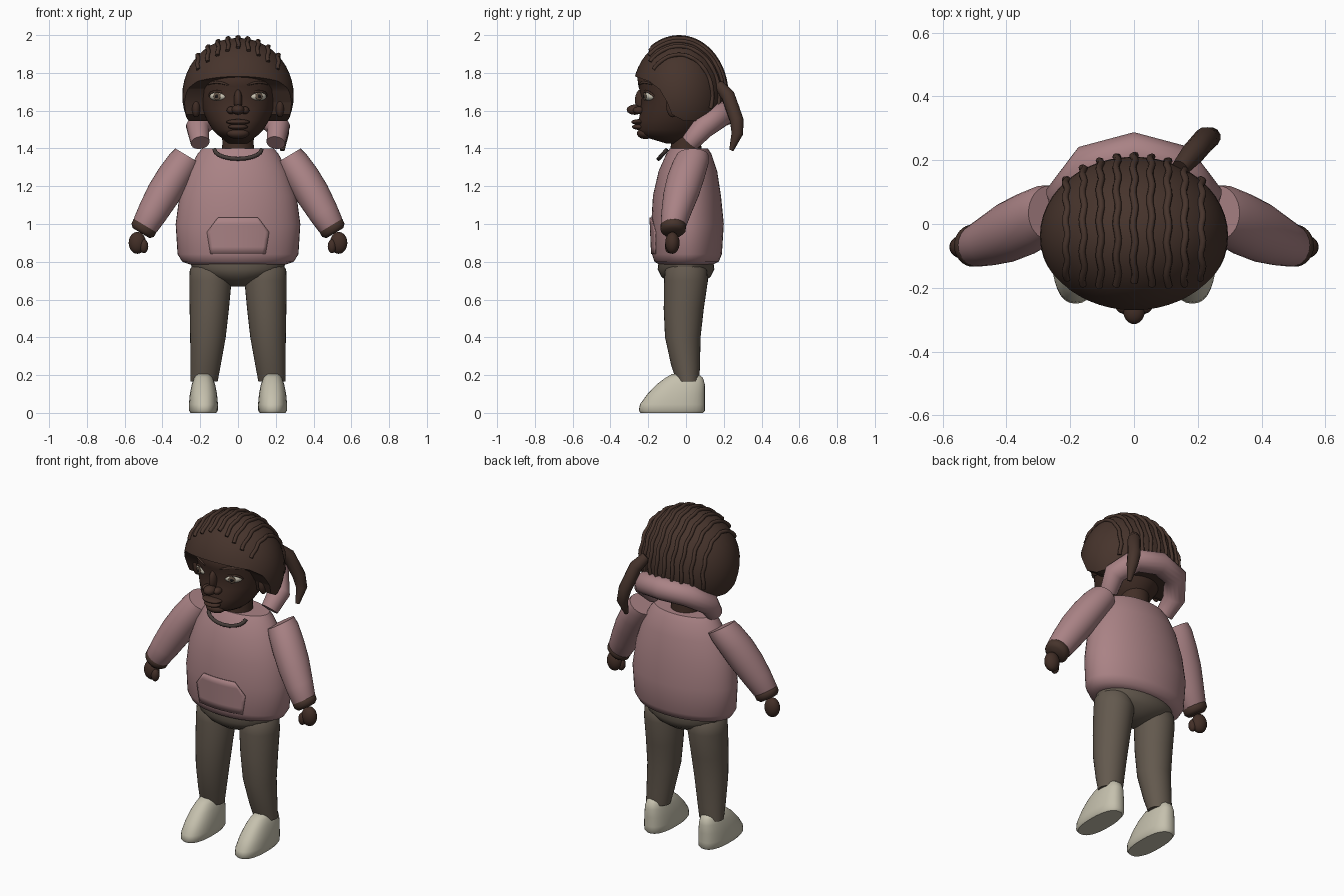
import bpy, bmesh
from math import sin, cos, pi, sqrt, radians
from mathutils import Vector, Matrix

if "Cube" in bpy.data.objects:
    bpy.data.objects.remove(bpy.data.objects["Cube"])


def material(name, r, g, b):
    m = bpy.data.materials.new(name)
    m.use_nodes = True
    m.diffuse_color = (r, g, b, 1)
    bsdf = m.node_tree.nodes["Principled BSDF"]
    bsdf.inputs["Base Color"].default_value = (r, g, b, 1)
    bsdf.inputs["Roughness"].default_value = 0.8
    return m


PINK = material("dusty pink", 0.40, 0.225, 0.235)
HAIR = material("hair brown", 0.062, 0.034, 0.025)
SKIN = material("skin brown", 0.055, 0.028, 0.020)
PANTS = material("trouser taupe", 0.125, 0.100, 0.076)
SHOE = material("shoe cream", 0.56, 0.53, 0.42)
WHITE = material("eye white", 0.60, 0.56, 0.46)
IRIS = material("iris brown", 0.12, 0.085, 0.06)
BLACK = material("pupil black", 0.01, 0.008, 0.008)
CORD = material("cord grey brown", 0.06, 0.045, 0.04)


def finish(name, bm, mat, angle=50):
    bmesh.ops.recalc_face_normals(bm, faces=bm.faces)
    me = bpy.data.meshes.new(name)
    bm.to_mesh(me)
    bm.free()
    me.materials.append(mat)
    me.shade_smooth()
    me.set_sharp_from_angle(angle=radians(angle))
    ob = bpy.data.objects.new(name, me)
    bpy.context.collection.objects.link(ob)
    return ob


def loft(name, mat, sections, side=1, tilt=0, power=2, n=32):
    """Skin elliptical rings (x, y, z, radius across, radius deep)."""
    bm = bmesh.new()
    rings = []
    for x, y, z, a, b in sections:
        ring = []
        for i in range(n):
            t = 2 * pi * i / n
            c, s = cos(t), sin(t)
            c = abs(c) ** (2 / power) * (1 if c > 0 else -1) * a
            s = abs(s) ** (2 / power) * (1 if s > 0 else -1) * b
            ring.append(bm.verts.new((side * (x + c * cos(tilt)), y + s, z + c * sin(tilt))))
        rings.append(ring)
    for r, q in zip(rings, rings[1:]):
        for i in range(n):
            j = (i + 1) % n
            bm.faces.new((r[i], r[j], q[j], q[i]))
    bm.faces.new(rings[0])
    bm.faces.new(rings[-1])
    return finish(name, bm, mat)


def ball(name, mat, center, radii, turn=0, seg=24):
    bm = bmesh.new()
    bmesh.ops.create_uvsphere(bm, u_segments=seg, v_segments=seg // 2, radius=1)
    bm.transform(Matrix.Translation(center) @ Matrix.Rotation(turn, 4, 'Z')
                 @ Matrix.Diagonal((*radii, 1)))
    return finish(name, bm, mat)


def tube(name, mat, points, radii, sides=2):
    cu = bpy.data.curves.new(name, 'CURVE')
    cu.dimensions = '3D'
    cu.bevel_depth = 1
    cu.bevel_resolution = sides
    cu.use_fill_caps = True
    sp = cu.splines.new('POLY')
    sp.points.add(len(points) - 1)
    for p, co, r in zip(sp.points, points, radii):
        p.co = (*co, 1)
        p.radius = r
    ob = bpy.data.objects.new(name, cu)
    bpy.context.collection.objects.link(ob)
    cu.materials.append(mat)
    bpy.ops.object.select_all(action='DESELECT')
    ob.select_set(True)
    bpy.context.view_layer.objects.active = ob
    bpy.ops.object.convert(target='MESH')
    me = bpy.context.view_layer.objects.active.data
    me.shade_smooth()
    me.set_sharp_from_angle(angle=radians(50))


# Sweater body and neck
loft("sweater", PINK, [(0, 0, .785, .25, .14), (0, .003, .80, .295, .17), (0, .005, .84, .32, .185),
                       (0, .008, 1.0, .33, .192), (0, .005, 1.15, .31, .18),
                       (0, .01, 1.28, .265, .155), (0, .015, 1.37, .215, .12),
                       (0, .015, 1.40, .19, .10)], n=48)
loft("neck", SKIN, [(0, 0, 1.37, .09, .085), (0, 0, 1.42, .083, .08), (0, 0, 1.55, .085, .085)])


# Front pocket, a thin panel wrapped on the sweater
def pocket():
    bm = bmesh.new()
    cols, rows = 16, 5
    grid = []
    for i in range(cols + 1):
        u = 2 * i / cols - 1
        col = []
        for j in range(rows + 1):
            v = j / rows
            x = u * (.145 + .02 * min(1, v * 1.6) - .06 * max(0, v - .6) / .4)
            z = .84 + .195 * v
            rx, ry = .32 + .06 * (z - .84), .185 + .044 * (z - .84)
            col.append(bm.verts.new((x, .006 - ry * sqrt(1 - (x / rx) ** 2) - .003, z)))
        grid.append(col)
    for a, b in zip(grid, grid[1:]):
        for j in range(rows):
            bm.faces.new((a[j], b[j], b[j + 1], a[j + 1]))
    ob = finish("front_pocket", bm, PINK)
    mod = ob.modifiers.new("thickness", 'SOLIDIFY')
    mod.thickness = .006
    mod.offset = 0


pocket()

# Neckline cord and rolled hood
cord = [(.125 * cos(pi * k / 10), -.10 - .045 * sin(pi * k / 10), 1.395 - .05 * sin(pi * k / 10))
        for k in range(11)]
tube("neckline_cord", CORD, cord, [.011] * 11)
half_hood = [(.20, .02, 1.43), (.215, .09, 1.51), (.14, .185, 1.58)]
hood = half_hood + [(0, .222, 1.595)] + [(-x, y, z) for x, y, z in reversed(half_hood)]
tube("rolled_hood", PINK, hood, [.05, .062, .066, .066, .066, .062, .05], 6)

# Hips, legs, shoes, arms and hands
loft("hips", PANTS, [(0, 0, .80, .25, .145), (0, 0, .76, .245, .15), (0, 0, .72, .18, .13),
                     (0, 0, .69, .10, .09), (0, 0, .67, .04, .04)])
for side, label in ((1, "left"), (-1, "right")):
    loft(label + "_leg", PANTS, [(.147, 0, .785, .09, .09), (.147, 0, .76, .108, .11),
                                 (.146, 0, .70, .112, .116), (.152, -.012, .55, .104, .106),
                                 (.159, -.017, .40, .094, .094), (.172, -.002, .25, .08, .076),
                                 (.18, .01, .165, .072, .06)], side)
    loft(label + "_shoe", SHOE, [(.183, -.075, 0, .068, .165), (.183, -.075, .012, .076, .175),
                                 (.183, -.072, .045, .077, .172), (.183, -.052, .10, .072, .152),
                                 (.183, -.028, .15, .062, .128), (.183, -.01, .185, .05, .10),
                                 (.183, -.005, .205, .036, .07)], side, power=2.4)
    tilt = radians(31)
    loft(label + "_sleeve", PINK, [(.265, .035, 1.36, .077, .085), (.29, .025, 1.325, .085, .095),
                                   (.34, .0, 1.25, .09, .099), (.395, -.025, 1.16, .09, .095),
                                   (.45, -.05, 1.065, .081, .08), (.49, -.066, .995, .071, .068),
                                   (.502, -.068, .975, .06, .058)], side, tilt)
    loft(label + "_cuff", HAIR, [(.485, -.067, 1.0, .06, .058), (.493, -.067, .99, .07, .067),
                                 (.505, -.068, .967, .069, .066), (.513, -.069, .952, .052, .05)],
         side, tilt)
    ball(label + "_hand", SKIN, (side * .533, -.072, .90), (.046, .038, .058))
    ball(label + "_thumb", SKIN, (side * .498, -.088, .882), (.023, .024, .037))

# Head: skull and jaw, given as height, front, back and half width
skull = [(1.425, -.10, .02, .05), (1.455, -.20, .05, .085), (1.475, -.24, .07, .112),
         (1.50, -.25, .09, .135), (1.55, -.25, .13, .165), (1.61, -.24, .15, .19),
         (1.67, -.235, .16, .20), (1.73, -.252, .165, .205), (1.79, -.26, .16, .20),
         (1.86, -.20, .13, .15)]
loft("head", SKIN, [(0, (f + b) / 2, z, w, (b - f) / 2) for z, f, b, w in skull], n=48)

# Nose and lips
ball("nose_tip", SKIN, (0, -.272, 1.605), (.034, .042, .027))
ball("nose_bridge", SKIN, (0, -.235, 1.655), (.022, .035, .06))
ball("upper_lip", SKIN, (0, -.248, 1.54), (.062, .042, .015))
ball("lower_lip", SKIN, (0, -.246, 1.514), (.052, .04, .016))
ball("chin", SKIN, (0, -.215, 1.48), (.06, .045, .03))

# Eyes, brows, nostrils and ears
for side, label in ((1, "left"), (-1, "right")):
    turn = side * radians(22)
    out = Vector((sin(turn), -cos(turn), 0))
    eye = Vector((side * .1, -.19, 1.676))
    ball(label + "_eye", WHITE, eye, (.052, .033, .026), turn)
    ball(label + "_iris", IRIS, eye + out * .031, (.021, .005, .021), turn)
    ball(label + "_pupil", BLACK, eye + out * .034, (.010, .004, .010), turn)
    lid = [eye + Matrix.Rotation(turn, 3, 'Z') @ Vector((.054 * cos(t), -.025 * sin(t), .027 * sin(t)))
           for t in (pi * k / 8 for k in range(9))]
    tube(label + "_upper_lid", SKIN, lid, [.006] * 9)
    brow = []
    for k in range(7):
        x = .05 + .12 * k / 6
        brow.append((side * x, -.043 - .211 * sqrt(1 - (x / .205) ** 2), 1.735 + .015 * sin(pi * k / 6)))
    tube(label + "_brow", HAIR, brow, [.003, .006, .007, .007, .006, .005, .002])
    ball(label + "_nostril", SKIN, (side * .036, -.25, 1.602), (.024, .03, .02))
    ball(label + "_ear", SKIN, (side * .222, -.07, 1.625), (.025, .035, .06))

# Hair cap, an ellipsoid with the face opening cut away
CENTER, RADII = (0, -.037, 1.68), (.295, .248, .305)
hair = ball("hair_cap", HAIR, CENTER, RADII, seg=48)
opening = [(-.4, 1.80), (-.28, 1.785), (-.195, 1.755), (-.14, 1.713), (-.10, 1.645), (-.075, 1.58),
           (-.01, 1.545), (.4, 1.545), (.4, 1.2), (-.4, 1.2)]
bm = bmesh.new()
face = bm.faces.new([bm.verts.new((-.5, y, z)) for y, z in opening])
wall = bmesh.ops.extrude_face_region(bm, geom=[face])
bmesh.ops.translate(bm, vec=(1, 0, 0), verts=[v for v in wall["geom"] if isinstance(v, bmesh.types.BMVert)])
cutter = finish("face_opening_cutter", bm, HAIR)
cutter.hide_render = True
cut = hair.modifiers.new("face opening", 'BOOLEAN')
cut.operation = 'DIFFERENCE'
cut.solver = 'EXACT'
cut.object = cutter
bpy.ops.object.select_all(action='DESELECT')
hair.select_set(True)
bpy.context.view_layer.objects.active = hair
bpy.ops.object.modifier_apply(modifier=cut.name)
bpy.data.objects.remove(cutter)
hair.data.set_sharp_from_angle(angle=radians(40))

# Braided rows running from front to back over the cap
for i in range(-4, 5):
    x0 = i * .053
    s = sqrt(1 - (x0 / RADII[0]) ** 2)
    start = radians(125 + 15 * abs(i) / 4)
    row = []
    for k in range(29):
        t = start + (radians(-18) - start) * k / 28
        row.append((x0 + .004 * sin(k * 1.3 + i), CENTER[1] + (RADII[1] * s + .004) * cos(t),
                    CENTER[2] + (RADII[2] * s + .004) * sin(t)))
    tube("braid_row", HAIR, row, [.011] * 29)

# Loose ponytail behind the left side
tube("ponytail", HAIR, [(.145, .175, 1.735), (.185, .222, 1.68), (.225, .268, 1.55), (.24, .272, 1.48),
                        (.235, .24, 1.39)], [.028, .037, .037, .032, .012], 4)
